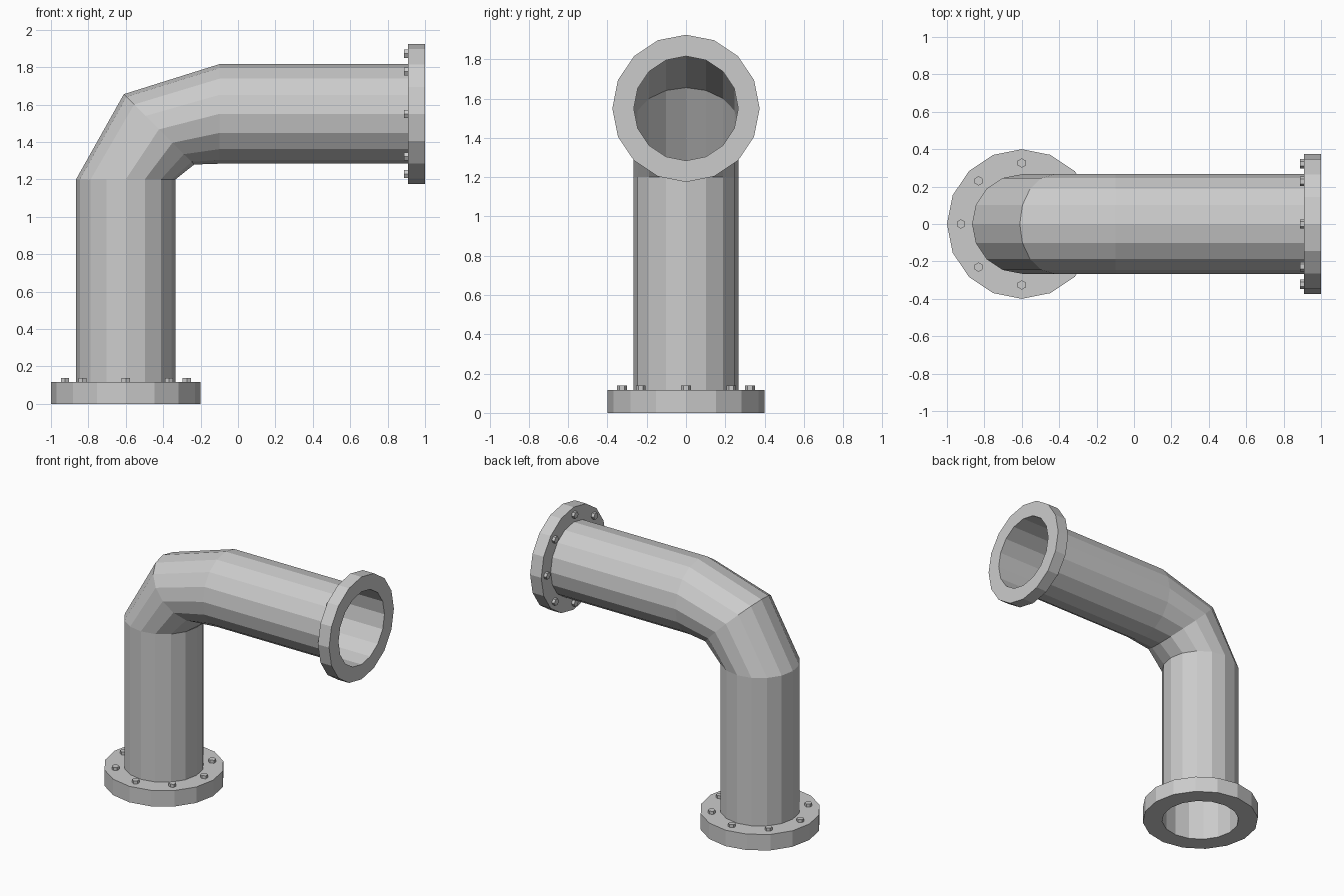
import bpy, bmesh
from math import sin, cos, pi, radians
from mathutils import Matrix, Vector

if "Cube" in bpy.data.objects:
    bpy.data.objects.remove(bpy.data.objects["Cube"])

SIDES = 16
PIPE_R = 0.266

steel = bpy.data.materials.new("grey_steel")
steel.use_nodes = True
colour = (0.6, 0.6, 0.6, 1)
steel.diffuse_color = colour
steel.node_tree.nodes["Principled BSDF"].inputs["Base Color"].default_value = colour


def sweep(name, rings, sides=SIDES, phase=0.0, cap=False, place=Matrix()):
    """Skin a row of rings, each given as (centre, tilt towards +x, radius)."""
    bm = bmesh.new()
    loops = []
    for centre, tilt, radius in rings:
        u = Vector((cos(tilt), 0, -sin(tilt)))
        v = Vector((0, 1, 0))
        angles = [phase + 2 * pi * i / sides for i in range(sides)]
        loops.append([bm.verts.new(Vector(centre) + radius * (cos(a) * u + sin(a) * v))
                      for a in angles])
    for low, high in zip(loops, loops[1:]):
        for i in range(sides):
            j = (i + 1) % sides
            bm.faces.new((low[i], low[j], high[j], high[i]))
    if cap:
        bm.faces.new(loops[-1])
    bm.transform(place)
    mesh = bpy.data.meshes.new(name)
    bm.to_mesh(mesh)
    bm.free()
    mesh.materials.append(steel)
    obj = bpy.data.objects.new(name, mesh)
    bpy.context.collection.objects.link(obj)
    return obj


def flange(name, radius, thick, bolt_circle, place):
    """Ring plate around the pipe, with eight hexagonal bolt heads on it."""
    sweep(name, [((0, 0, 0), 0, PIPE_R), ((0, 0, 0), 0, radius),
                 ((0, 0, thick), 0, radius), ((0, 0, thick), 0, PIPE_R)], place=place)
    for k in range(8):
        a = k * pi / 4
        x, y = bolt_circle * cos(a), bolt_circle * sin(a)
        sweep(f"{name}_bolt_{k + 1}",
              [((x, y, thick), 0, 0.025), ((x, y, thick + 0.022), 0, 0.025)],
              sides=6, phase=pi / 2, cap=True, place=place)


# Open pipe: upright, two-piece elbow, level run
sweep("pipe", [((-0.6, 0, 0), 0, PIPE_R),
               ((-0.6, 0, 1.2), 0, PIPE_R),
               ((-0.4225, 0, 1.4675), radians(45), PIPE_R),
               ((-0.1, 0, 1.55), radians(90), PIPE_R),
               ((1, 0, 1.55), radians(90), PIPE_R)])

# Flanges at both ends, bolt heads facing along the pipe
flange("base_flange", 0.4, 0.117, 0.326, Matrix.Translation((-0.6, 0, 0)))
flange("end_flange", 0.375, 0.09, 0.322,
       Matrix.Translation((1, 0, 1.55)) @ Matrix.Rotation(radians(-90), 4, "Y"))
